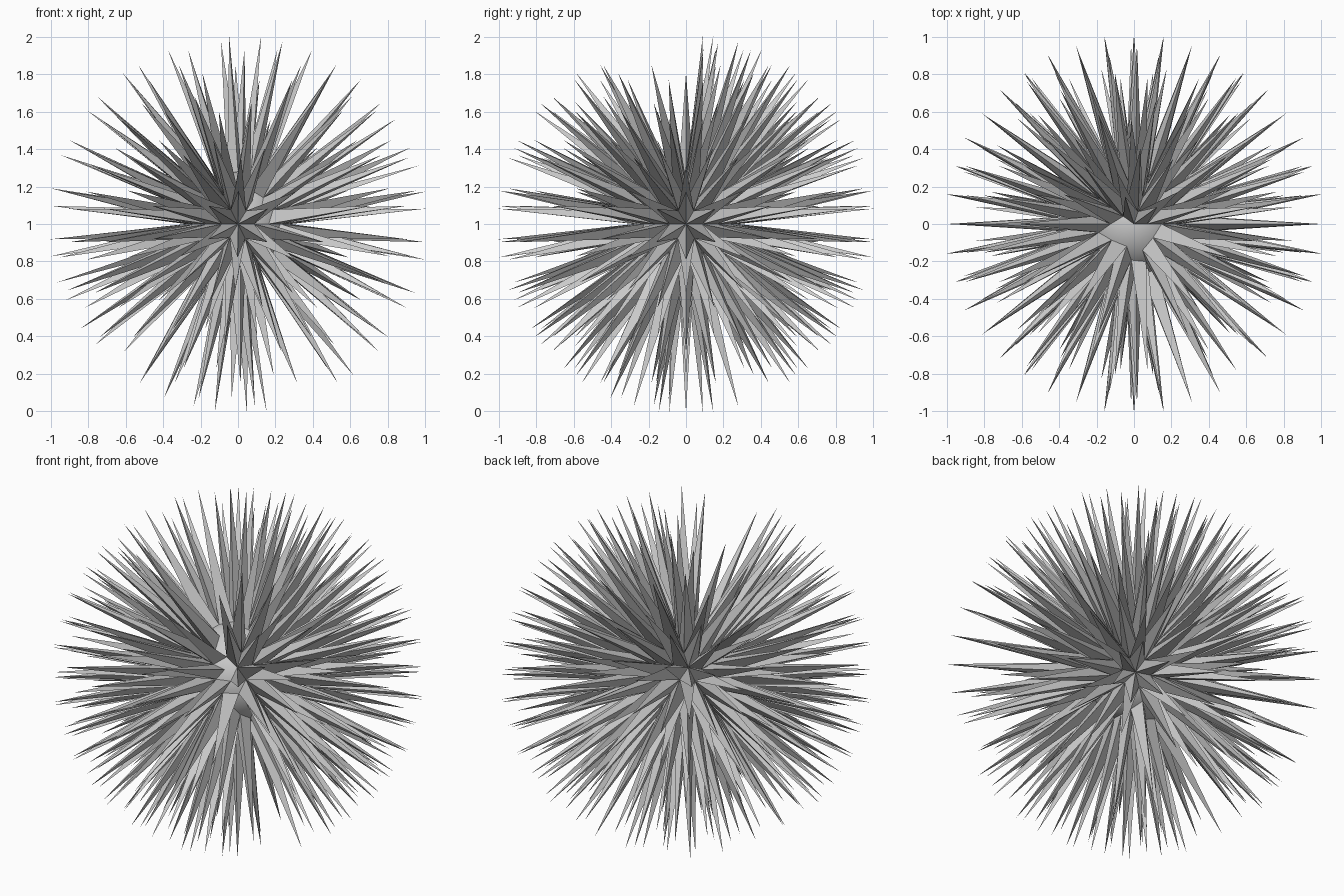
import bpy, bmesh
from mathutils import Vector

if "Cube" in bpy.data.objects:
    bpy.data.objects.remove(bpy.data.objects["Cube"])

CORE_R = 0.28
CENTRE = Vector((0, 0, 1))

# smooth core ball
bpy.ops.mesh.primitive_ico_sphere_add(subdivisions=3, radius=CORE_R, location=CENTRE)
core = bpy.context.object
core.name = "core_ball"
bpy.ops.object.shade_smooth()

# bare strip winding over the front of the ball, as directions from the centre
strip = [Vector(p).normalized() for p in (
    (-.62, -.2, .75), (-.14, -.06, .98), (.33, -.15, .93), (.2, -.3, .93), (-.2, -.34, .92),
    (0, -.4, .91), (.12, -.62, .77), (.276, -.85, .447),
    (.6, -.8, .0), (.62, -.45, -.64), (.33, -.24, -.91), (.36, 0, -.93), (.29, .36, -.89),
    (.0, .42, -.91), (-.3, .25, -.92), (-.65, 0, -.76))]


def strip_distance(d):
    best = 9
    for a, b in zip(strip, strip[1:]):
        for i in range(21):
            best = min(best, (d - a.lerp(b, i / 20).normalized()).length)
    return best


# one three-sided spike on every face outside the strip, rising along the face normal
faces = []
for p in core.data.polygons:
    if strip_distance(p.center.normalized()) > 0.115:
        faces.append((p.center.copy(), p.normal.copy(),
                      [core.data.vertices[i].co.copy() for i in p.vertices]))

height = 0.742
bm = bmesh.new()
for c, n, corners in faces:
    tip = bm.verts.new(c + n * height)
    base = [bm.verts.new(v) for v in corners]
    for i in range(3):
        bm.faces.new((base[i], base[(i + 1) % 3], tip))
mesh = bpy.data.meshes.new("spikes")
bm.to_mesh(mesh)
bm.free()
spikes = bpy.data.objects.new("spikes", mesh)
spikes.location = CENTRE
bpy.context.collection.objects.link(spikes)
